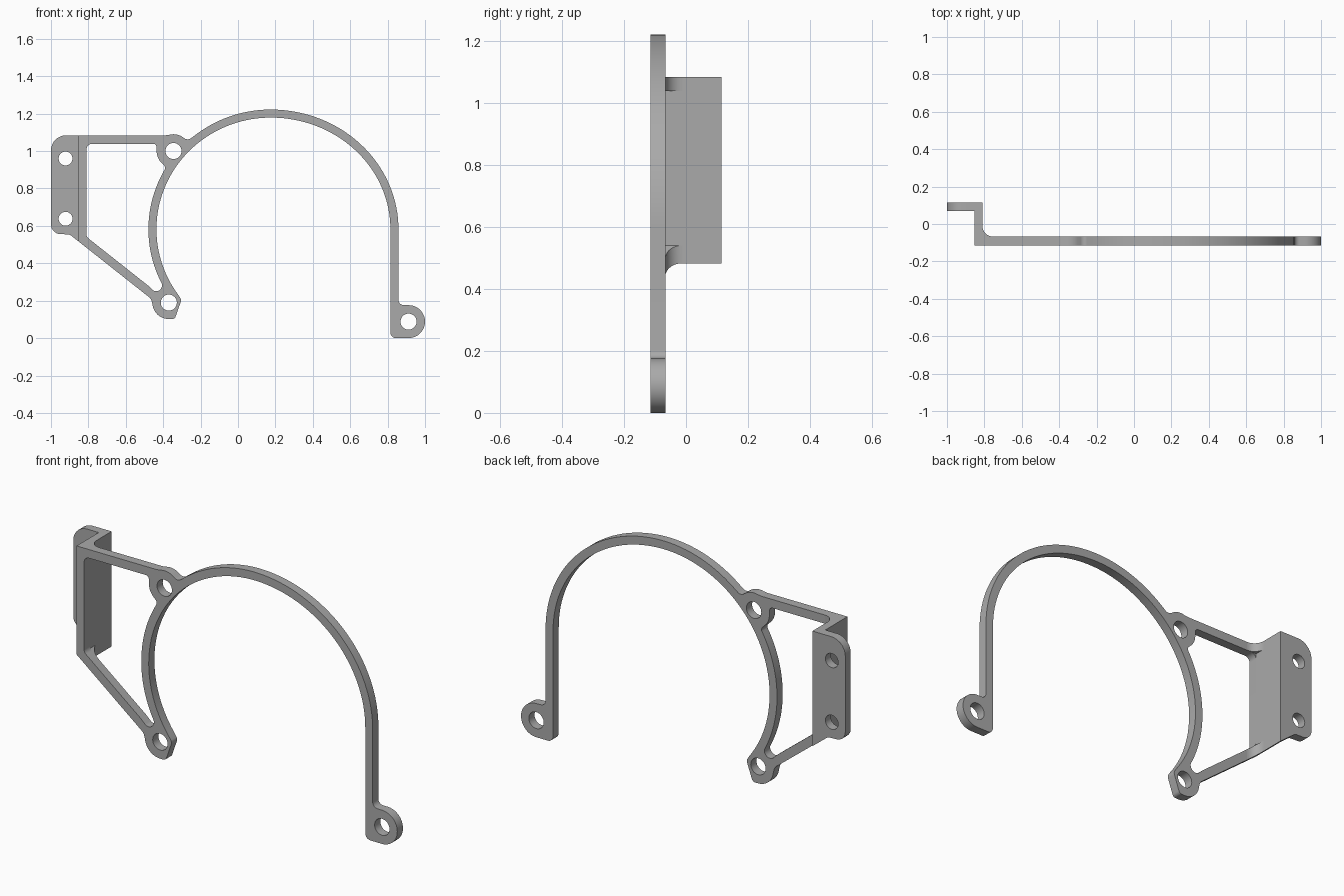
import bpy, bmesh
from math import sin, cos, tan, radians, pi
from mathutils import Vector

if "Cube" in bpy.data.objects:
    bpy.data.objects.remove(bpy.data.objects["Cube"])

grey = bpy.data.materials.new("plain grey")
grey.use_nodes = True
grey.diffuse_color = (0.4, 0.4, 0.4, 1)
grey.node_tree.nodes["Principled BSDF"].inputs["Base Color"].default_value = grey.diffuse_color

FRONT, PLATE_BACK, FLANGE_FRONT, BACK = -0.114, -0.067, 0.069, 0.114
WEB_LEFT, WEB_RIGHT, TOP = -0.853, -0.81, 1.084
BAR = 0.045


def arc(cx, cz, rx, rz, start, end, steps):
    """Points along an ellipse, angles in degrees."""
    angles = [radians(start + (end - start) * i / steps) for i in range(steps + 1)]
    return [(cx + rx * cos(a), cz + rz * sin(a)) for a in angles]


def circle(cx, cz, r):
    return arc(cx, cz, r, r, 0, 360, 32)[:-1]


def hoop(offset, start, end, steps):
    """Large ring edge, slightly wider on its left half."""
    points = []
    for i in range(steps + 1):
        a = radians(start + (end - start) * i / steps)
        width = 0.683 if cos(a) > 0 else 0.654
        points.append((0.175 + (width - offset) * cos(a), 0.582 + (0.64 - offset) * sin(a)))
    return points


def rounded(points, steps=7):
    """Replace each corner given as (x, z, radius) with an arc."""
    result = []
    for i, p in enumerate(points):
        here = Vector(p[:2])
        if len(p) == 2:
            result.append(here)
            continue
        before = Vector(points[i - 1][:2]) - here
        after = Vector(points[(i + 1) % len(points)][:2]) - here
        half = before.angle(after) / 2
        reach = min(p[2] / tan(half), 0.49 * before.length, 0.49 * after.length)
        r = reach * tan(half)
        before.normalize()
        after.normalize()
        centre = here + (before + after).normalized() * (r / sin(half))
        a, b = here + before * reach - centre, here + after * reach - centre
        result += [centre + a.lerp(b, k / steps).normalized() * r for k in range(steps + 1)]
    return result


def finish(bm, name):
    bmesh.ops.recalc_face_normals(bm, faces=bm.faces)
    mesh = bpy.data.meshes.new(name)
    bm.to_mesh(mesh)
    bm.free()
    mesh.materials.append(grey)
    obj = bpy.data.objects.new(name, mesh)
    bpy.context.collection.objects.link(obj)
    bpy.ops.object.select_all(action="DESELECT")
    obj.select_set(True)
    bpy.context.view_layer.objects.active = obj
    bpy.ops.object.shade_smooth_by_angle(angle=radians(30))
    return obj


def slab(name, y0, y1, loops):
    """Extrude an outline with holes from y0 to y1."""
    bm = bmesh.new()
    for loop in loops:
        verts = [bm.verts.new((p[0], y0, p[1])) for p in loop]
        for i, v in enumerate(verts):
            bm.edges.new((verts[i - 1], v))
    bmesh.ops.triangle_fill(bm, edges=bm.edges[:], use_beauty=True, normal=(0, -1, 0))
    extruded = bmesh.ops.extrude_face_region(bm, geom=bm.faces[:])["geom"]
    moved = [g for g in extruded if isinstance(g, bmesh.types.BMVert)]
    bmesh.ops.translate(bm, verts=moved, vec=(0, y1 - y0, 0))
    return finish(bm, name)


def gusset(name, low, high):
    """Concave corner fillet between plate and web, cut by two sloped limits."""
    r = 0.055
    profile = [(WEB_RIGHT, PLATE_BACK)] + arc(WEB_RIGHT + r, PLATE_BACK + r, r, r, 270, 180, 10)
    bm = bmesh.new()
    bottom = [bm.verts.new((x, y, low(x))) for x, y in profile]
    upper = [bm.verts.new((x, y, high(x))) for x, y in profile]
    bm.faces.new(bottom)
    bm.faces.new(upper)
    for i in range(len(profile)):
        bm.faces.new((bottom[i - 1], bottom[i], upper[i], upper[i - 1]))
    return finish(bm, name)


def brace_low(x):
    return 0.517 - 0.79 * (x - WEB_LEFT)


def brace_high(x):
    return brace_low(x) + 0.058


# Front plate: foot, hoop, three eyes, top bar and diagonal brace
foot, upper_eye, lower_eye = (0.912, 0.088), (-0.345, 1.0), (-0.37, 0.19)
EYE, BORE = 0.088, 0.043
outline = rounded(
    [(0.815, 0, 0.03)]
    + arc(*foot, EYE, EYE, -90, 90, 24)
    + [(0.858, 0.177, 0.03)]
    + hoop(0, 0, 128, 48)
    + [(-0.268, 1.056, 0.03)]
    + arc(*upper_eye, 0.09, 0.09, 62, 105, 8)
    + [(-0.39, TOP, 0.03), (WEB_LEFT, TOP), (WEB_LEFT, brace_low(WEB_LEFT))]
    + [(-0.466, brace_low(-0.466), 0.03)]
    + arc(*lower_eye, EYE, EYE, 185, 270, 14)
    + [(-0.338, 0.102, 0.02), (-0.302, 0.205, 0.025)]
    + hoop(0.043, 216, 0, 80))

# Window between the bars and the hoop
window = rounded(
    [(WEB_RIGHT, TOP - BAR, 0.03), (-0.435, TOP - BAR, 0.03)]
    + arc(*upper_eye, 0.09, 0.09, 180, 228, 10)
    + [(-0.385, 0.913, 0.03)]
    + hoop(0, 152, 204, 24)
    + [(-0.398, 0.272, 0.03), (-0.44, 0.242, 0.03)]
    + [(-0.48, brace_high(-0.48)), (WEB_RIGHT, brace_high(WEB_RIGHT), 0.03)])

slab("front_plate", FRONT, PLATE_BACK,
     [outline, window] + [circle(*c, BORE) for c in (foot, upper_eye, lower_eye)])

# Web joining the plate to the rear flange
slab("offset_web", PLATE_BACK, FLANGE_FRONT,
     [[(WEB_LEFT, TOP), (WEB_RIGHT, TOP),
       (WEB_RIGHT, brace_low(WEB_RIGHT)), (WEB_LEFT, brace_low(WEB_LEFT))]])

# Rear mounting flange with two screw holes
flange = rounded([(-1, TOP, 0.08), (WEB_RIGHT, TOP), (WEB_RIGHT, brace_low(WEB_RIGHT)),
                  (-0.9, brace_low(-0.9), 0.04), (-1, 0.558, 0.08)])
slab("mounting_flange", FLANGE_FRONT, BACK,
     [flange] + [circle(-0.922, z, 0.037) for z in (0.96, 0.638)])

# Corner fillets behind the two bars
gusset("upper_gusset", lambda x: TOP - BAR, lambda x: TOP)
gusset("lower_gusset", brace_low, brace_high)
